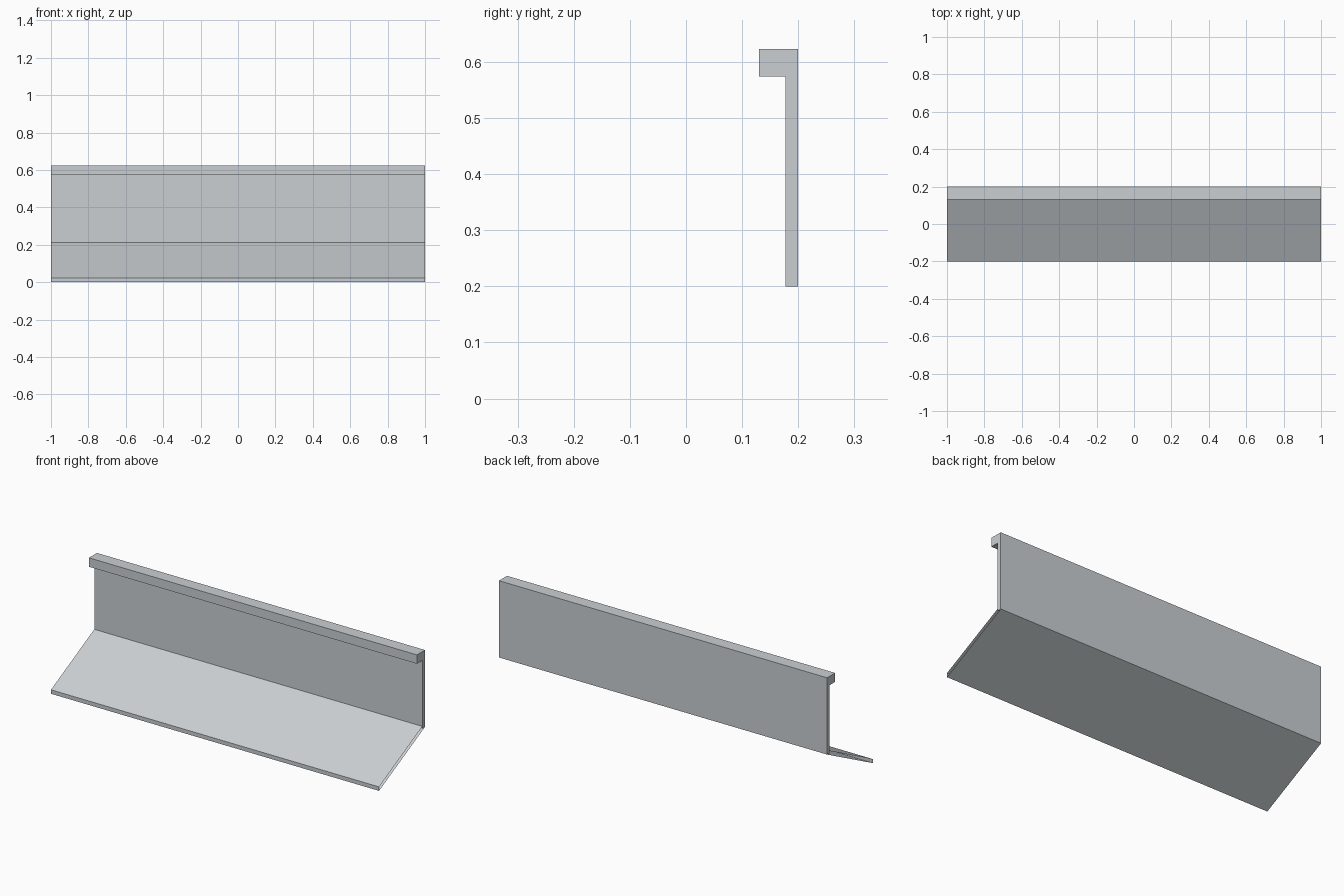
import bpy
import bmesh

if "Cube" in bpy.data.objects:
    bpy.data.objects.remove(bpy.data.objects["Cube"])

metal = bpy.data.materials.new("pale_grey")
metal.diffuse_color = (0.59, 0.625, 0.65, 1.0)
metal.use_nodes = True
metal.node_tree.nodes["Principled BSDF"].inputs["Base Color"].default_value = metal.diffuse_color


def extrude_profile(name, points, closed):
    """Sweep a (y, z) profile from x = -1 to x = 1; closed profiles get end caps."""
    bm = bmesh.new()
    left = [bm.verts.new((-1, y, z)) for y, z in points]
    right = [bm.verts.new((1, y, z)) for y, z in points]
    n = len(points)
    for i in range(n if closed else n - 1):
        j = (i + 1) % n
        bm.faces.new((left[i], left[j], right[j], right[i]))
    if closed:
        bm.faces.new(left[::-1])
        bm.faces.new(right)
    mesh = bpy.data.meshes.new(name)
    bm.to_mesh(mesh)
    bm.free()
    mesh.materials.append(metal)
    obj = bpy.data.objects.new(name, mesh)
    bpy.context.collection.objects.link(obj)


# Upright back panel with the overhanging lip along its top
extrude_profile("back_panel", [
    (0.2, 0.2), (0.2, 0.623), (0.13, 0.623),
    (0.13, 0.574), (0.177, 0.574), (0.177, 0.2)], True)

# Sloping shelf: top, front edge and underside, open at both ends
extrude_profile("sloped_shelf", [
    (0.177, 0.211), (-0.2, 0.022), (-0.2, 0.0), (0.2, 0.2)], False)
